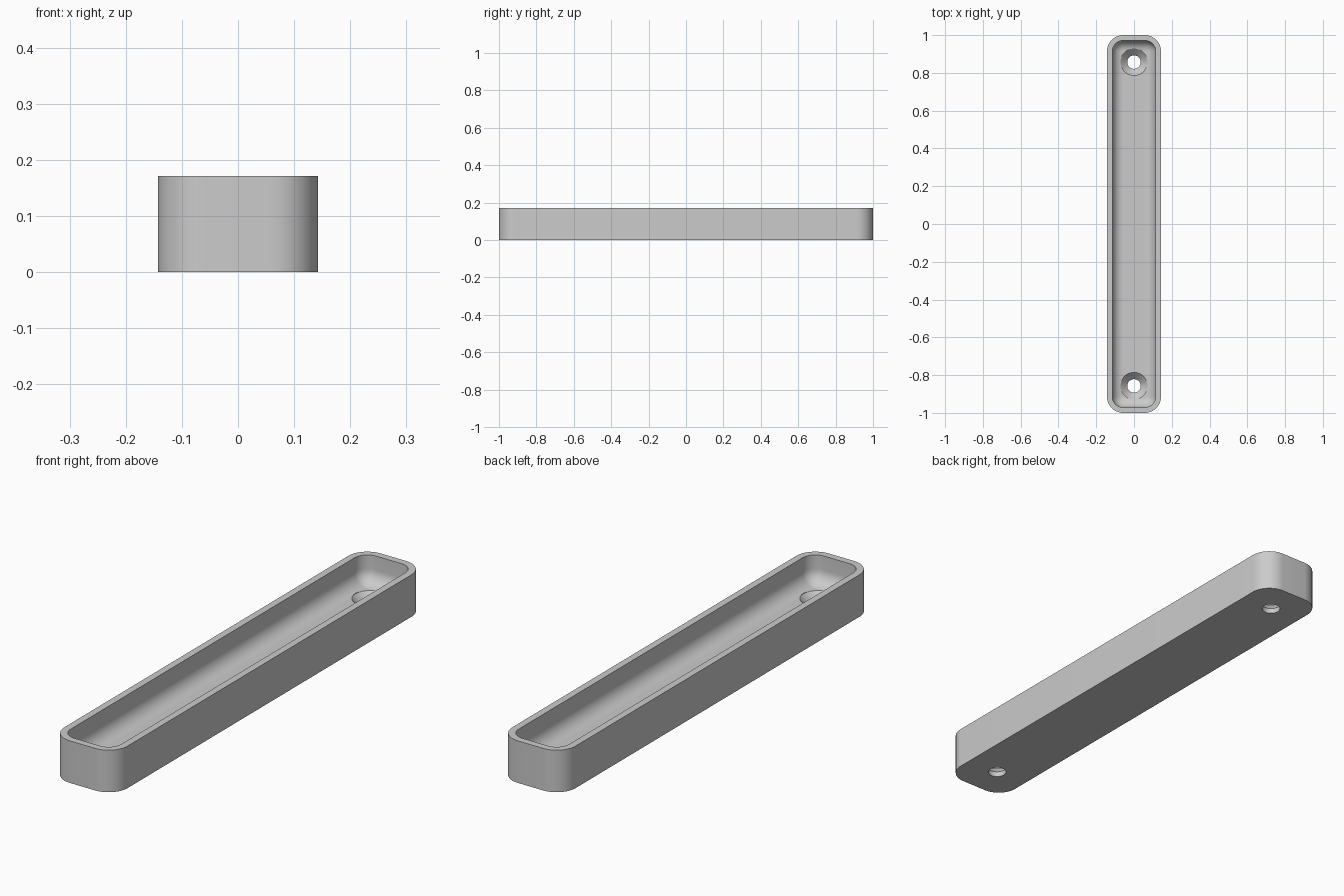
import bpy, bmesh, math

if "Cube" in bpy.data.objects:
    bpy.data.objects.remove(bpy.data.objects["Cube"])

# Main dimensions
U = 2 / 70
HALF_X, HALF_Y, HEIGHT = 5 * U, 35 * U, 6 * U
WALL, FLOOR, CORNER, FILLET = U, 2 * U, 3 * U, 2 * U
HOLE_Y, HOLE_R, SINK_R = 30 * U, 1.25 * U, 2.5 * U

grey = bpy.data.materials.new("plain grey")
grey.use_nodes = True
colour = (0.6, 0.6, 0.6, 1)
grey.diffuse_color = colour
grey.node_tree.nodes["Principled BSDF"].inputs["Base Color"].default_value = colour


def rounded_rectangle(inset, z, steps=12):
    """Outline of the tray, moved inwards by inset."""
    r = max(CORNER - inset, 0.0005)
    cx, cy = HALF_X - inset - r, HALF_Y - inset - r
    points = []
    for q, (sx, sy) in enumerate([(1, 1), (-1, 1), (-1, -1), (1, -1)]):
        for i in range(steps + 1):
            a = math.pi / 2 * (q + i / steps)
            points.append((sx * cx + r * math.cos(a), sy * cy + r * math.sin(a), z))
    return points


def circle(radius, y, z, n=48):
    return [(radius * math.cos(2 * math.pi * i / n),
             y + radius * math.sin(2 * math.pi * i / n), z) for i in range(n)]


def loft(name, loops):
    """Closed solid through a stack of outlines, bottom to top."""
    bm = bmesh.new()
    rings = [[bm.verts.new(p) for p in loop] for loop in loops]
    n = len(rings[0])
    for low, high in zip(rings, rings[1:]):
        for i in range(n):
            j = (i + 1) % n
            bm.faces.new((low[i], low[j], high[j], high[i]))
    bm.faces.new(rings[0][::-1])
    bm.faces.new(rings[-1])
    bmesh.ops.recalc_face_normals(bm, faces=bm.faces)
    mesh = bpy.data.meshes.new(name)
    bm.to_mesh(mesh)
    bm.free()
    mesh.materials.append(grey)
    obj = bpy.data.objects.new(name, mesh)
    bpy.context.collection.objects.link(obj)
    return obj


# Solid block with rounded corners
tray = loft("tray", [rounded_rectangle(0, 0), rounded_rectangle(0, HEIGHT)])

# Pocket with a rounded lower edge
pocket_loops = []
for i in range(11):
    a = math.pi / 2 * i / 10
    pocket_loops.append(rounded_rectangle(WALL + FILLET * (1 - math.sin(a)),
                                          FLOOR + FILLET * (1 - math.cos(a))))
pocket_loops.append(rounded_rectangle(WALL, HEIGHT + U))
cutters = [loft("pocket_cutter", pocket_loops)]

# Countersunk screw hole at each end
for side, y in (("front", -HOLE_Y), ("back", HOLE_Y)):
    cutters.append(loft(side + "_hole_cutter", [
        circle(HOLE_R, y, -U),
        circle(HOLE_R, y, FLOOR - (SINK_R - HOLE_R)),
        circle(SINK_R, y, FLOOR),
        circle(SINK_R, y, FLOOR + U)]))

# Cut everything out of the block
bpy.context.view_layer.objects.active = tray
tray.select_set(True)
for cutter in cutters:
    cut = tray.modifiers.new(cutter.name, "BOOLEAN")
    cut.operation, cut.solver, cut.object = "DIFFERENCE", "EXACT", cutter
    bpy.ops.object.modifier_apply(modifier=cut.name)
    bpy.data.objects.remove(cutter)

bpy.ops.object.shade_smooth_by_angle(angle=math.radians(30))
